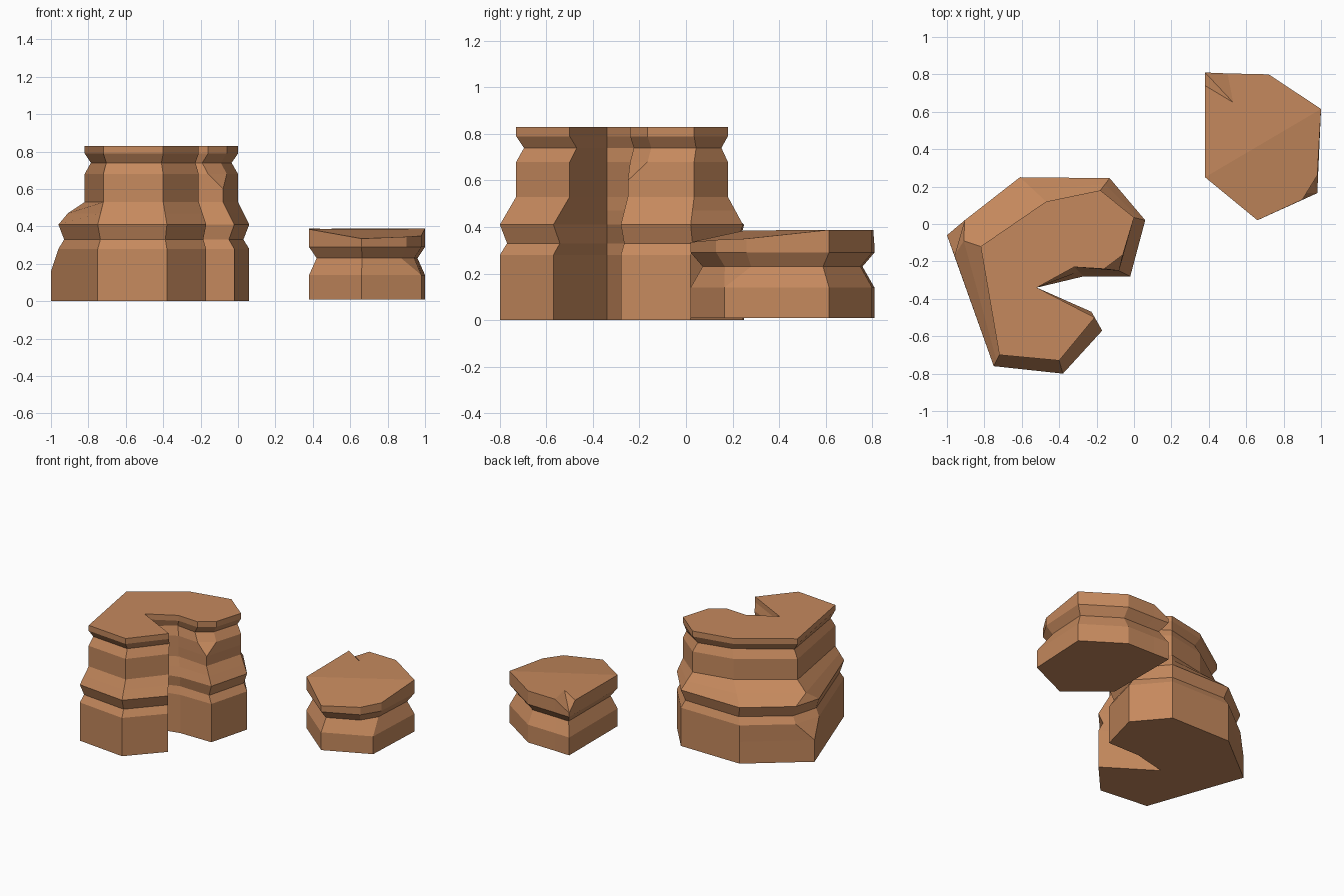
import bpy, bmesh
from mathutils import Vector as V

if "Cube" in bpy.data.objects:
    bpy.data.objects.remove(bpy.data.objects["Cube"])

mat = bpy.data.materials.new("sandstone")
mat.diffuse_color = (0.56, 0.25, 0.11, 1)
mat.use_nodes = True
mat.node_tree.nodes["Principled BSDF"].inputs["Base Color"].default_value = mat.diffuse_color


def loft(name, rings, cap):
    """Skin a stack of rings; cap(bm, top_ring) closes the top."""
    bm = bmesh.new()
    rows = [[bm.verts.new(p) for p in ring] for ring in rings]
    n = len(rows[0])
    for lo, hi in zip(rows, rows[1:]):
        for i in range(n):
            j = (i + 1) % n
            bm.faces.new((lo[i], lo[j], hi[j], hi[i]))
    bm.faces.new(rows[0][::-1])
    cap(bm, rows[-1])
    bmesh.ops.remove_doubles(bm, verts=bm.verts[:], dist=1e-4)
    bmesh.ops.recalc_face_normals(bm, faces=bm.faces[:])
    me = bpy.data.meshes.new(name)
    bm.to_mesh(me)
    bm.free()
    me.materials.append(mat)
    ob = bpy.data.objects.new(name, me)
    bpy.context.collection.objects.link(ob)
    return ob


# Tall notched rock: wide lower outline blends to a narrower upper outline
LOW = [(-1, -.06), (-.75, -.76), (-.38, -.80), (-.17, -.57), (-.52, -.34), (-.27, -.28),
       (-.02, -.28), (.06, .02), (-.13, .245), (-.61, .25)]
HIGH = [(-.82, -.12), (-.72, -.70), (-.40, -.73), (-.21, -.50), (-.52, -.34), (-.32, -.23),
        (-.08, -.25), (0, .035), (-.18, .18), (-.47, .12)]
# corner chamfers: vertex index -> two offsets
SPLIT = {0: ((.095, .08), (.04, -.11)), 6: ((-.08, .01), (.02, .085))}
# z, blend, groove depth, left chamfer, right chamfer
LEVELS = [(0, 0, 0, 0, 0), (.16, 0, 0, 0, 0), (.28, 0, 0, 1, 0), (.33, 0, .032, 1, 0),
          (.41, 0, 0, 1, 0), (.47, .5, 0, 0, 0), (.53, 1, 0, 0, 0), (.60, 1, 0, 0, 0),
          (.68, 1, 0, 0, 1), (.74, 1, .035, 0, 1), (.79, 1, 0, 0, 1), (.83, 1, 0, 0, 1)]


def tall_ring(z, t, depth, left, right):
    ring = []
    for i, (a, b) in enumerate(zip(LOW, HIGH)):
        a, b = V(a), V(b)
        p = a.lerp(b, t) + (b - a).normalized() * depth
        amount = {0: left, 6: right}.get(i, 0)
        for off in SPLIT.get(i, ((0, 0),)):
            q = p + V(off) * amount
            ring.append((q.x, q.y, z))
    return ring


loft("tall_notched_rock", [tall_ring(*lv) for lv in LEVELS],
     lambda bm, top: bm.faces.new(top))

# Low rock: one outline with a waist groove, sloped top and chipped corner
LOW_ROCK = [(.38, .25), (.66, .02), (.90, .13), (.98, .26), (1, .615),
            (.72, .80), (.50, .805), (.38, .81), (.38, .74)]
TOP_Z = [.385, .335, .345, .35, .388, .388, .388, .32, .388]
CENTRE = V((.69, .415))


def low_ring(z, scale, chamfered=True):
    ring = []
    for i, p in enumerate(LOW_ROCK):
        if i in (2, 3) and not chamfered:
            p = (.98, .165)
        q = CENTRE + (V(p) - CENTRE) * scale
        ring.append((q.x, q.y, z))
    return ring


def low_cap(bm, r):
    chip = bm.verts.new((.53, .65, .387))
    bm.faces.new(r[0:5])
    bm.faces.new((r[0], r[4], r[5], r[6], chip, r[8]))
    bm.faces.new((r[6], r[7], chip))
    bm.faces.new((r[7], r[8], chip))


low_rings = [low_ring(.01, 1, False), low_ring(.14, 1, False),
             low_ring(.23, .87), low_ring(.29, 1)]
low_rings.append([(x, y, z) for (x, y, _), z in zip(low_ring(0, 1), TOP_Z)])
loft("low_rock", low_rings, low_cap)
